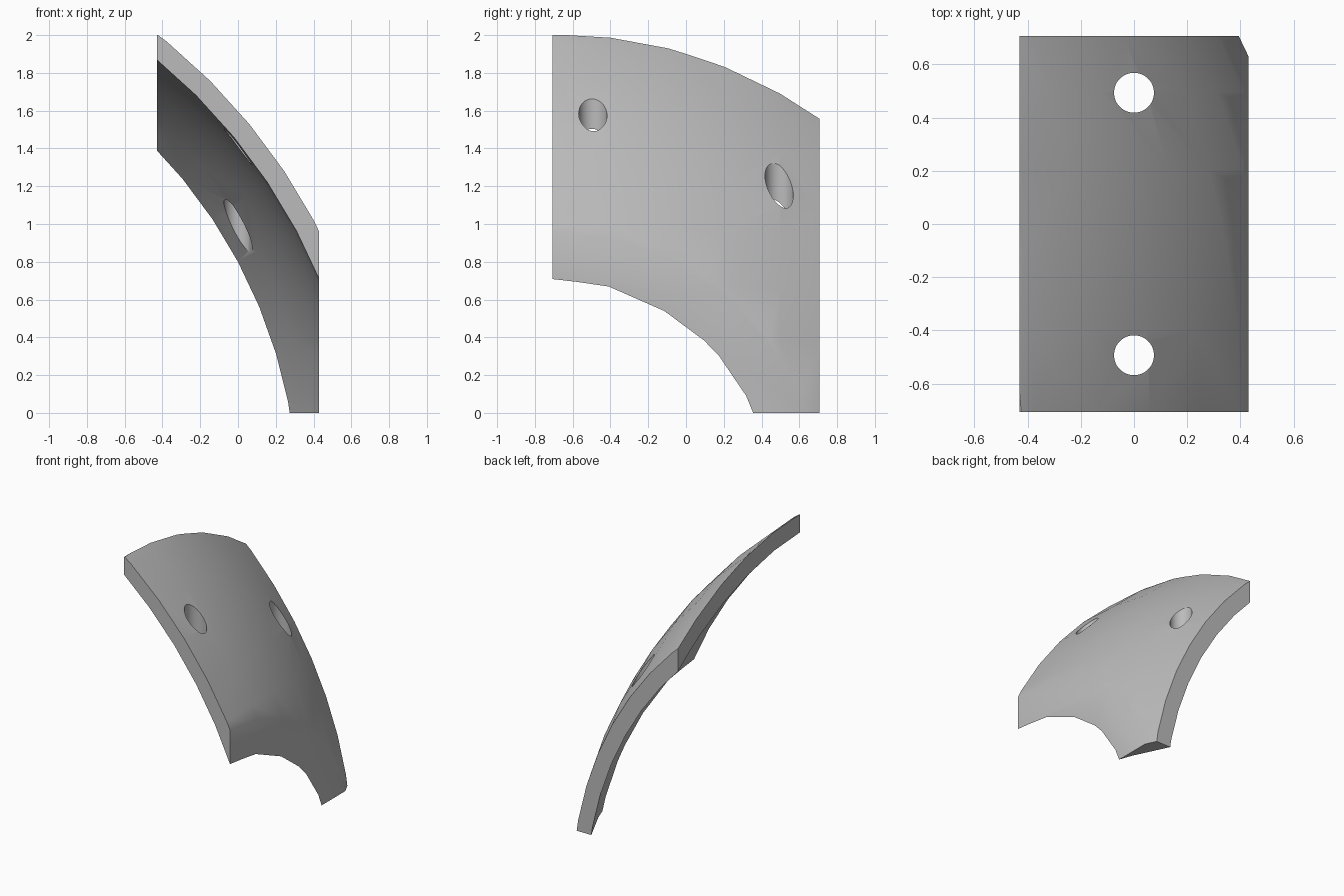
import bpy
import math
from mathutils import Matrix

default = bpy.data.objects.get("Cube")
if default:
    bpy.data.objects.remove(default, do_unlink=True)

HALF_X, HALF_Y, TOP = 0.43, 0.707, 2.0
CENTRE = (-2.37, -0.707, -0.466)   # shared centre of both shell surfaces
OUTER, INNER = 3.144, 3.037

grey = bpy.data.materials.new("plain_grey")
grey.use_nodes = True
colour = (0.5, 0.5, 0.5, 1)
grey.diffuse_color = colour
grey.node_tree.nodes["Principled BSDF"].inputs["Base Color"].default_value = colour


def sphere(name, radius):
    bpy.ops.mesh.primitive_uv_sphere_add(segments=64, ring_count=32,
                                         radius=radius, location=CENTRE)
    ob = bpy.context.object
    ob.name = name
    # poles lie along y, well away from the panel
    ob.data.transform(Matrix.Rotation(math.pi / 2, 4, "X"))
    return ob


def cut(target, cutter, operation):
    cutter.hide_render = True
    mod = target.modifiers.new(cutter.name, "BOOLEAN")
    mod.operation = operation
    mod.solver = "EXACT"
    mod.object = cutter
    bpy.context.view_layer.objects.active = target
    bpy.ops.object.modifier_apply(modifier=mod.name)
    bpy.data.objects.remove(cutter, do_unlink=True)


# Rectangular block that bounds the panel
bpy.ops.mesh.primitive_cube_add(size=1, location=(0, 0, TOP / 2))
panel = bpy.context.object
panel.name = "curved_shell_panel"
panel.data.transform(Matrix.Diagonal((2 * HALF_X, 2 * HALF_Y, TOP, 1)))

# Outer and inner curved surfaces
cut(panel, sphere("outer_sphere", OUTER), "INTERSECT")
cut(panel, sphere("inner_sphere", INNER), "DIFFERENCE")

# Two vertical bolt holes
for y in (-0.493, 0.493):
    bpy.ops.mesh.primitive_cylinder_add(vertices=48, radius=0.075, depth=3,
                                        location=(0, y, 1))
    cut(panel, bpy.context.object, "DIFFERENCE")

# Material and smooth curved faces with crisp rims
panel.data.materials.clear()
panel.data.materials.append(grey)
for face in panel.data.polygons:
    face.material_index = 0
bpy.ops.object.select_all(action="DESELECT")
panel.select_set(True)
bpy.context.view_layer.objects.active = panel
bpy.ops.object.shade_smooth_by_angle(angle=math.radians(30))
